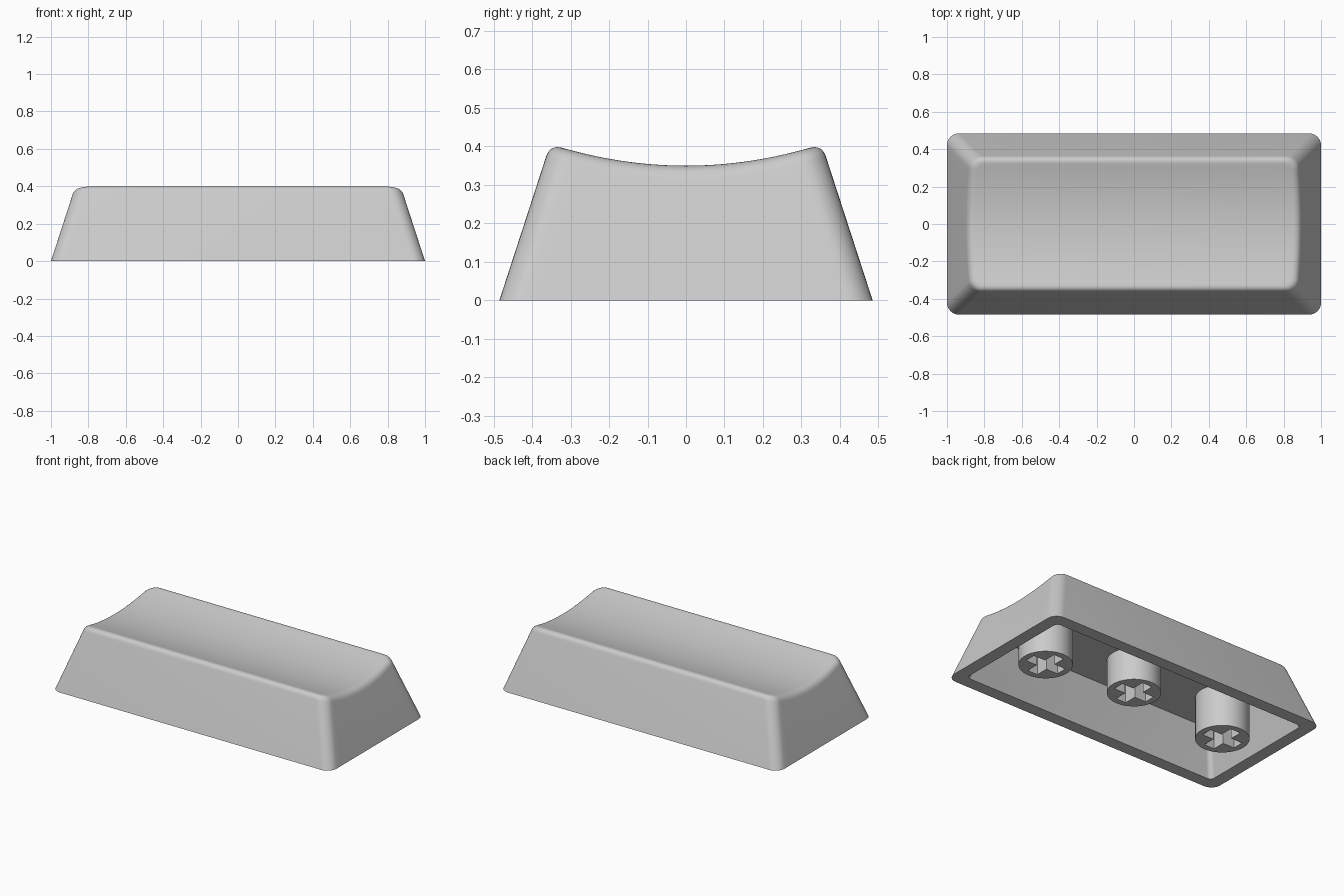
import bpy, bmesh, math

if "Cube" in bpy.data.objects:
    bpy.data.objects.remove(bpy.data.objects["Cube"])

SLOPE = 0.325            # inward lean of the walls per unit height
HX, HY = 1.0, 0.485      # half size at the base
WALL, CEILING = 0.08, 0.27
FILLET_TOP, FILLET_SIDE = 0.037, 0.036

grey = bpy.data.materials.new("light grey plastic")
grey.diffuse_color = (0.6, 0.6, 0.6, 1)
grey.use_nodes = True
grey.node_tree.nodes["Principled BSDF"].inputs["Base Color"].default_value = grey.diffuse_color


def dish(y):
    """Height of the scooped top surface."""
    return 0.35 + 0.45 * y * y


def ring(height, inset, radius):
    """Rounded rectangle lying on the leaning wall; the left half mirrors the right."""
    half = []
    for sy in (-1, 1):
        arc = [(1, sy, math.radians(90 * i / 8)) for i in range(9)]
        half += arc[::-1] if sy < 0 else arc
        if sy < 0:       # samples along the short side
            half += [(1, -1 + 2 * i / 20, None) for i in range(1, 20)]
    right = []
    for _, s, ang in half:
        z = height(0.0)
        for _ in range(12):          # settle the lean against the local height
            d = SLOPE * z + inset
            hx, hy = HX - d, HY - d
            if ang is None:
                x, y = hx, s * (hy - radius)
            else:
                x = hx - radius + radius * math.cos(ang)
                y = s * (hy - radius + radius * math.sin(ang))
            z = height(y)
        right.append((x, y, z))
    return right + [(-x, y, z) for x, y, z in reversed(right)]


def build_shell():
    rings = [ring(lambda y: CEILING, WALL, 0.03),       # cavity top
             ring(lambda y: 0.0, WALL, 0.03),           # cavity mouth
             ring(lambda y: 0.0, 0.0, 0.065)]           # outer base
    for i in range(9):                                  # rounded top edge
        t = i / 8
        drop, extra = FILLET_SIDE * (1 - t) ** 2, FILLET_TOP * t * t
        rings.append(ring(lambda y, d=drop: dish(y) - d, extra, 0.065 - extra * 0.6))
    bm = bmesh.new()
    loops = [[bm.verts.new(p) for p in r] for r in rings]
    n = len(loops[0])
    for a, b in zip(loops, loops[1:]):
        for i in range(n):
            j = (i + 1) % n
            bm.faces.new((a[i], a[j], b[j], b[i]))
    for loop in (loops[0], loops[-1]):                  # ceiling and scooped top
        for i in range(n // 2 - 1):
            bm.faces.new((loop[i], loop[i + 1], loop[n - 2 - i], loop[n - 1 - i]))
    bmesh.ops.recalc_face_normals(bm, faces=bm.faces)
    me = bpy.data.meshes.new("cap_shell")
    bm.to_mesh(me)
    bm.free()
    ob = bpy.data.objects.new("cap_shell", me)
    bpy.context.collection.objects.link(ob)
    return ob


def build_stem(name, x, bottom):
    """Round post with a cross-shaped socket."""
    cu = bpy.data.curves.new(name, "CURVE")
    cu.dimensions, cu.fill_mode = "2D", "BOTH"
    a, b = 0.118, 0.036                                 # cross arm length, half width
    quarter = [(a, -b), (a, b), (b, b)]
    cross = []
    for k in range(4):
        c, s = round(math.cos(k * math.pi / 2)), round(math.sin(k * math.pi / 2))
        cross += [(c * px - s * py, s * px + c * py) for px, py in quarter]
    circle = [(0.157 * math.cos(i * math.tau / 48), 0.157 * math.sin(i * math.tau / 48))
              for i in range(48)]
    for pts in (circle, cross):
        sp = cu.splines.new("POLY")
        sp.points.add(len(pts) - 1)
        for p, (px, py) in zip(sp.points, pts):
            p.co = (px, py, 0, 1)
        sp.use_cyclic_u = True
    top = CEILING + 0.01
    cu.extrude = (top - bottom) / 2
    ob = bpy.data.objects.new(name, cu)
    ob.location = (x, 0, (top + bottom) / 2)
    bpy.context.collection.objects.link(ob)
    return ob


def select(ob):
    bpy.ops.object.select_all(action="DESELECT")
    ob.select_set(True)
    bpy.context.view_layer.objects.active = ob


parts = [build_shell(),
         build_stem("left_stem", -0.665, 0.0),
         build_stem("centre_stem", 0.0, 0.06),
         build_stem("right_stem", 0.665, 0.0)]
for ob in parts:
    select(ob)
    if ob.type == "CURVE":
        bpy.ops.object.convert(target="MESH")
        ob = bpy.context.object
        bm = bmesh.new()
        bm.from_mesh(ob.data)
        bmesh.ops.remove_doubles(bm, verts=bm.verts, dist=1e-5)
        bmesh.ops.recalc_face_normals(bm, faces=bm.faces)
        bm.to_mesh(ob.data)
        bm.free()
    ob.data.materials.clear()
    ob.data.materials.append(grey)
    bpy.ops.object.shade_smooth_by_angle(angle=math.radians(30))
